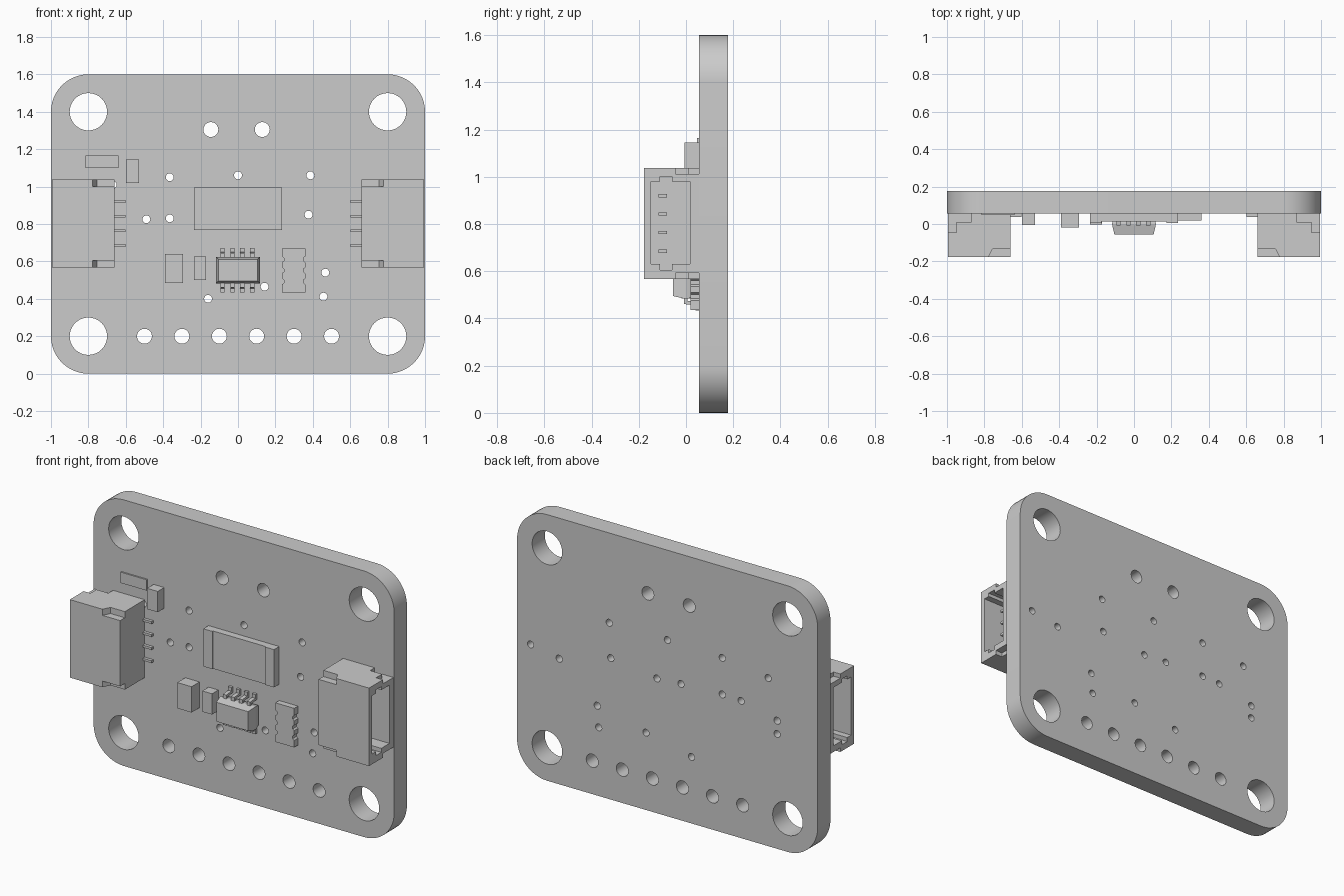
import bpy, bmesh
from math import sin, cos, pi, radians

if "Cube" in bpy.data.objects:
    bpy.data.objects.remove(bpy.data.objects["Cube"])

BACK, FACE = 0.177, 0.056   # board rear and component-side y


def make(name, bm):
    bmesh.ops.recalc_face_normals(bm, faces=bm.faces)
    me = bpy.data.meshes.new(name)
    bm.to_mesh(me)
    bm.free()
    ob = bpy.data.objects.new(name, me)
    bpy.context.collection.objects.link(ob)
    return ob


def loft(name, rings):
    """Skin equal-length rings of 3D points and cap both ends."""
    bm = bmesh.new()
    vs = [[bm.verts.new(p) for p in r] for r in rings]
    for a, b in zip(vs, vs[1:]):
        n = len(a)
        for i in range(n):
            bm.faces.new((a[i], a[(i + 1) % n], b[(i + 1) % n], b[i]))
    bm.faces.new(vs[0])
    bm.faces.new(vs[-1])
    return make(name, bm)


def prism(name, pts, lo, hi, axis):
    put = {'x': lambda a, b, t: (t, a, b),
           'y': lambda a, b, t: (a, t, b),
           'z': lambda a, b, t: (a, b, t)}[axis]
    return loft(name, [[put(a, b, t) for a, b in pts] for t in (lo, hi)])


def rect(x0, x1, z0, z1):
    return [(x0, z0), (x1, z0), (x1, z1), (x0, z1)]


def box(name, x0, x1, y0, y1, z0, z1):
    return prism(name, rect(x0, x1, z0, z1), y0, y1, 'y')


def activate(ob):
    bpy.ops.object.select_all(action='DESELECT')
    ob.select_set(True)
    bpy.context.view_layer.objects.active = ob


def cut(ob, cutter):
    cutter.hide_render = True
    m = ob.modifiers.new("cut", 'BOOLEAN')
    m.operation, m.solver, m.object = 'DIFFERENCE', 'EXACT', cutter
    activate(ob)
    bpy.ops.object.modifier_apply(modifier=m.name)
    bpy.data.objects.remove(cutter)


def mirror_x(ob):
    ob.modifiers.new("mirror", 'MIRROR').use_axis[0] = True


# Board: rounded outline with drilled holes, filled and extruded
def arc(cx, cz, r, a0, a1, n):
    return [(cx + r * cos(a0 + (a1 - a0) * i / n), cz + r * sin(a0 + (a1 - a0) * i / n))
            for i in range(n + 1)]


outline = []
for i, (cx, cz) in enumerate([(.8, 1.4), (-.8, 1.4), (-.8, .2), (.8, .2)]):
    outline += arc(cx, cz, .2, i * pi / 2, (i + 1) * pi / 2, 12)
holes = [(x, z, .1) for x in (-.8, .8) for z in (.2, 1.4)]
holes += [(-.5 + .2 * i, .2, .04) for i in range(6)]
holes += [(-.145, 1.305, .04), (.13, 1.305, .04)]
vias = [(-.365, 1.05), (0, 1.06), (.387, 1.06), (-.49, .825), (-.365, .83), (.377, .85),
        (.467, .54), (.142, .465), (-.16, .4), (.457, .412), (.91, .79), (.72, .755),
        (.07, .81), (-.09, .82), (-.67, 1.01), (-.73, .77), (-.73, .69)]
holes += [(x, z, .021) for x, z in vias]

cu = bpy.data.curves.new("board_outline", 'CURVE')
cu.dimensions, cu.fill_mode, cu.extrude = '2D', 'BOTH', (BACK - FACE) / 2
loops = [outline] + [arc(x, z, r, 0, 2 * pi, 32 if r > .05 else 20)[:-1] for x, z, r in holes]
for pts in loops:
    sp = cu.splines.new('POLY')
    sp.points.add(len(pts) - 1)
    for p, (x, z) in zip(sp.points, pts):
        p.co = (x, z, 0, 1)
    sp.use_cyclic_u = True
board = bpy.data.objects.new("board", cu)
bpy.context.collection.objects.link(board)
board.rotation_euler.x = pi / 2
board.location.y = (BACK + FACE) / 2
activate(board)
bpy.ops.object.convert(target='MESH')
board = bpy.context.object
bm = bmesh.new()
bm.from_mesh(board.data)
bmesh.ops.remove_doubles(bm, verts=bm.verts, dist=1e-4)
bmesh.ops.recalc_face_normals(bm, faces=bm.faces)
bm.to_mesh(board.data)
bm.free()
activate(board)
bpy.ops.object.shade_smooth_by_angle(angle=radians(30))

# Side connectors: hollow housings open outwards, mirrored left and right
shell = box("connector_housing", .66, .995, -.177, FACE, .568, 1.037)
cut(shell, box("cavity", .71, 1.1, -.148, .018, .63, .98))
cut(shell, box("key_slots", .71, 1.1, -.11, -.06, .606, 1.001))
slope = [(.6, -.2), (.79, -.2), (.755, -.132), (.6, -.132)]
step = [(1.1, -.045), (.95, -.045), (.95, .012), (.87, .012), (.87, .1), (1.1, .1)]
for z0, z1, d in ((1.0, 1.1, .012), (.5, .605, -.012)):
    cut(shell, prism("corner_notch", slope, z0, z1, 'z'))
    lo, hi = (z0 + d, z1) if d > 0 else (z0, z1 + d)
    cut(shell, prism("end_notch", step, lo, hi, 'z'))
mirror_x(shell)
for i, z in enumerate((.685, .764, .842, .92)):
    mirror_x(box(f"connector_pin_{i}", .7, .9, -.117, -.08, z - .007, z + .007))
    mirror_x(box(f"connector_foot_{i}", .602, .68, .038, FACE, z - .007, z + .007))

# Large central component with raised end caps
box("center_component", -.175, .175, .013, FACE, .768, .995)
for side, x0 in (("left", -.235), ("right", .175)):
    box(f"center_cap_{side}", x0, x0 + .06, .006, FACE, .768, .995)

# Small block components and thin surface plate
box("block_upper_left", -.6, -.53, -.006, FACE, 1.02, 1.145)
box("block_lower_left", -.39, -.295, -.02, FACE, .485, .64)
box("block_beside_chip", -.235, -.17, -.004, FACE, .5, .625)
box("thin_plate", -.815, -.64, .047, FACE, 1.1, 1.165)

# Array component with notched long sides
right = [(.36, .435)]
for z in (.493, .552, .611):
    right += [(.36, z - .016), (.35, z - .008), (.35, z + .008), (.36, z + .016)]
right.append((.36, .67))
left = [(.595 - x, z) for x, z in reversed(right)]
prism("notched_array", right + left, .02, FACE, 'y')

# Chip: body tapering from its middle, with four bent leads per side
ZC = .553
loft("chip_body", [[(x, y, z) for x, z in rect(-w, w, ZC - h, ZC + h)]
                   for y, w, h in ((.04, .108, .06), (.003, .117, .07),
                                   (-.003, .117, .07), (-.055, .105, .058))])
lead = [(-.008, .055), (-.008, .092), (.04, .097), (.04, .119),
        (FACE, .119), (FACE, .084), (.007, .079), (.007, .055)]
for s, side in ((1, "upper"), (-1, "lower")):
    for i in range(4):
        x = -.083 + i * .053
        prism(f"chip_lead_{side}_{i}", [(y, ZC + s * d) for y, d in lead],
              x - .011, x + .011, 'x')
